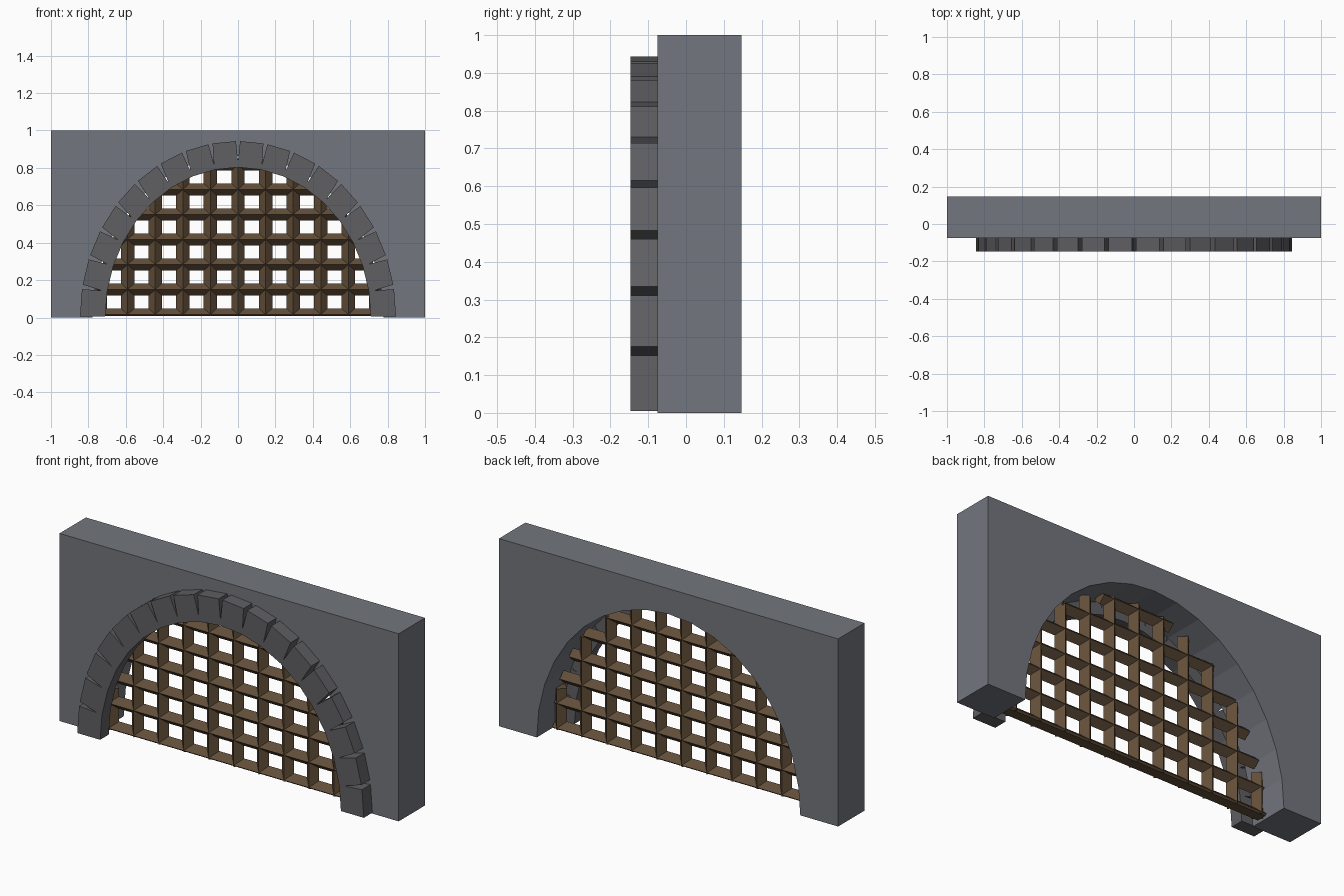
import bpy, bmesh
from math import sin, cos, pi, radians, sqrt
from mathutils import Vector

if "Cube" in bpy.data.objects:
    bpy.data.objects.remove(bpy.data.objects["Cube"])


def material(name, rgb):
    m = bpy.data.materials.new(name)
    m.diffuse_color = (*rgb, 1)
    m.use_nodes = True
    m.node_tree.nodes["Principled BSDF"].inputs["Base Color"].default_value = m.diffuse_color
    return m


def finish(bm, name, mat):
    bmesh.ops.recalc_face_normals(bm, faces=bm.faces)
    me = bpy.data.meshes.new(name)
    bm.to_mesh(me)
    bm.free()
    me.materials.append(mat)
    ob = bpy.data.objects.new(name, me)
    bpy.context.collection.objects.link(ob)
    return ob


def prism(bm, pts, y0, y1):
    """Extrude an x-z outline from y0 to y1."""
    f = bm.faces.new([bm.verts.new((x, y0, z)) for x, z in pts])
    ext = bmesh.ops.extrude_face_region(bm, geom=[f])["geom"]
    for v in ext:
        if isinstance(v, bmesh.types.BMVert):
            v.co.y = y1


def on_arch(a, rx, rz, z0=0.0):
    return (rx * cos(a), max(z0, rz * sin(a)))


FRONT, WALL_FRONT, BACK = -0.147, -0.075, 0.147
N = 18
stone = material("wall_stone", (0.17, 0.18, 0.205))
dark_stone = material("arch_stone", (0.115, 0.115, 0.125))
wood = material("wood", (0.12, 0.075, 0.04))

# Wall with arched opening
OX, OZ = 0.777, 0.865
bm = bmesh.new()
outline = [(1, 0), (1, 1), (-1, 1), (-1, 0)]
outline += [on_arch(pi - pi * i / N, OX, OZ) for i in range(N + 1)]
prism(bm, outline, WALL_FRONT, BACK)
finish(bm, "wall", stone)

# Arch ring of stones, with V-shaped joints cut from the outside
bm = bmesh.new()
gap = radians(0.75)
outer = []
for i in range(N):
    a, b = pi * i / N, pi * (i + 1) / N
    outer.append(on_arch(a + (gap if i else 0), 0.845, 0.943, 0.005))
    outer.append(on_arch(b - (gap if i < N - 1 else 0), 0.845, 0.943, 0.005))
    if i < N - 1:
        outer.append(on_arch(b, 0.74, 0.83))
inner = [on_arch(pi - pi * i / N, 0.71, 0.803, 0.005) for i in range(N + 1)]
prism(bm, outer + inner, FRONT, WALL_FRONT)
finish(bm, "arch_stones", dark_stone)

# Lattice gate of diamond-section bars
HX, HZ, Y0, HY = 0.036, 0.033, 0.0, 0.036
GX, GZ = 0.765, 0.85


def bar(bm, a, b, side):
    """Diamond bar from a to b; side is its half-width vector."""
    a, b, s, d = Vector(a), Vector(b), Vector(side), Vector((0, HY, 0))
    ring = [s, d, -s, -d]
    va = [bm.verts.new(a + r) for r in ring]
    vb = [bm.verts.new(b + r) for r in ring]
    bm.faces.new(va)
    bm.faces.new(vb)
    for i in range(4):
        j = (i + 1) % 4
        bm.faces.new((va[i], va[j], vb[j], vb[i]))


bm = bmesh.new()
for k in range(-5, 6):
    x = 0.1475 * k
    bar(bm, (x, Y0, 0.008), (x, Y0, GZ * sqrt(1 - (x / GX) ** 2)), (HX, 0, 0))
for k in range(7):
    z = 0.016 + 0.1337 * k
    w = GX * sqrt(1 - (z / GZ) ** 2)
    bar(bm, (-w, Y0, z), (w, Y0, z), (0, 0, HZ))
# Trim the lowest bar flat near the ground
cut = bmesh.ops.bisect_plane(bm, geom=bm.verts[:] + bm.edges[:] + bm.faces[:],
                             plane_co=(0, 0, 0.0075), plane_no=(0, 0, 1), clear_inner=True)
edges = [e for e in cut["geom_cut"] if isinstance(e, bmesh.types.BMEdge)]
bmesh.ops.holes_fill(bm, edges=edges, sides=0)
finish(bm, "lattice_gate", wood)
